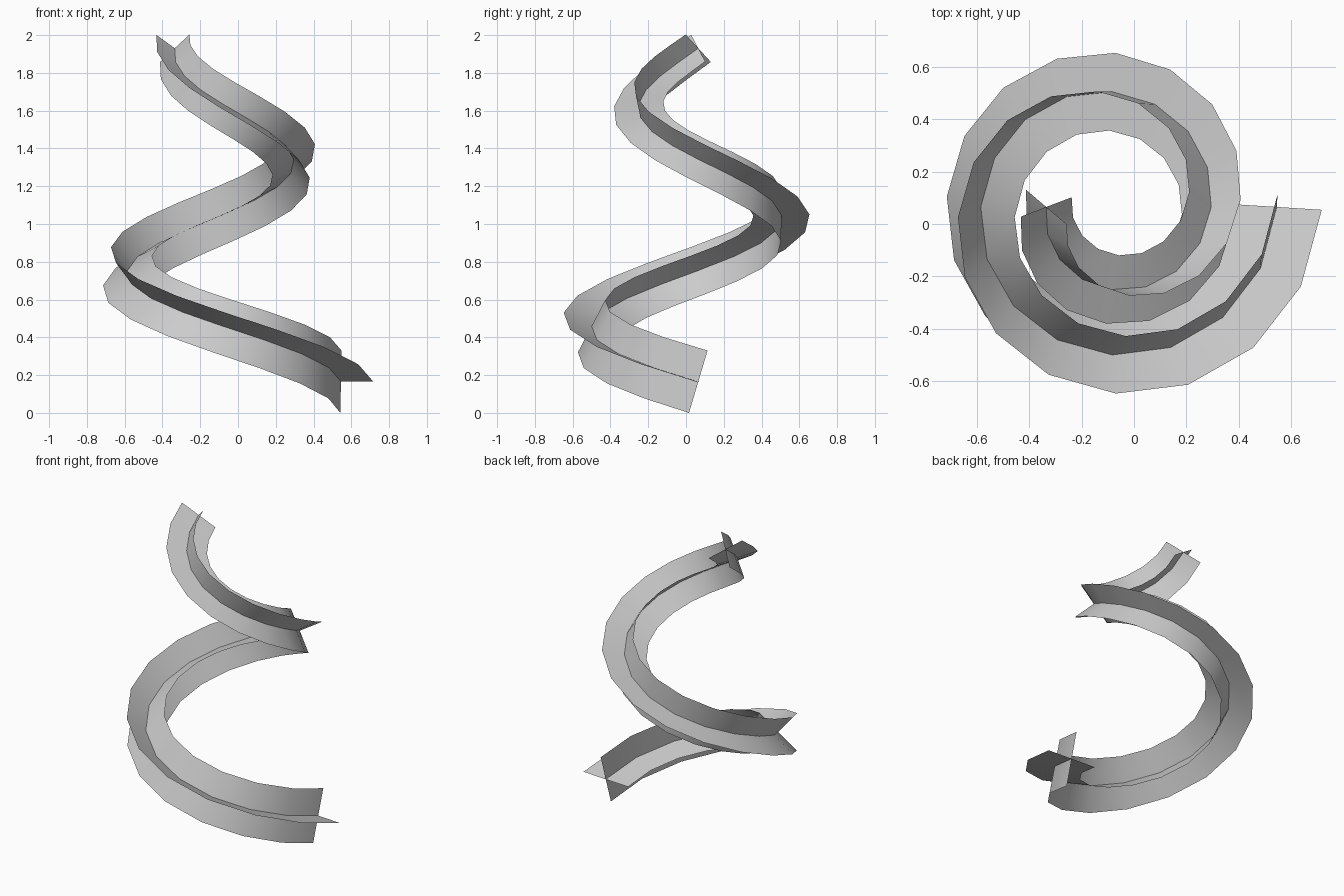
import bpy, bmesh, math
from mathutils import Vector

cube = bpy.data.objects.get("Cube")
if cube:
    bpy.data.objects.remove(cube, do_unlink=True)

TURNS, STEPS_PER_TURN = 1.5, 16
CENTRE = Vector((-0.0825, 0.065, 0.165))

# Single plain grey
grey = bpy.data.materials.new("light_grey")
grey.use_nodes = True
colour = (0.6, 0.6, 0.6, 1)
grey.diffuse_color = colour
grey.node_tree.nodes["Principled BSDF"].inputs["Base Color"].default_value = colour


def spiral(t):
    """Point on the rising, tightening spiral after t turns (clockwise)."""
    a = -math.tau * t
    r = 0.6275 - 0.25 * t
    return CENTRE + Vector((r * math.cos(a), r * math.sin(a), 1.177 * t))


def tangent(t):
    return (spiral(t + 0.001) - spiral(t - 0.001)).normalized()


def ribbon(name, start_direction):
    """Flat tapering strip carried along the spiral with minimal twist."""
    bm = bmesh.new()
    d, last_tan, prev = Vector(start_direction), tangent(0), None
    d = (d - last_tan * d.dot(last_tan)).normalized()
    for i in range(int(TURNS * STEPS_PER_TURN) + 1):
        t = i / STEPS_PER_TURN
        tan = tangent(t)
        d = last_tan.rotation_difference(tan) @ d
        last_tan = tan
        half = 0.172 - 0.031 * t
        row = [bm.verts.new(spiral(t) + d * half * s) for s in (-1, 0, 1)]
        if prev:
            for k in range(2):
                bm.faces.new((prev[k], prev[k + 1], row[k + 1], row[k]))
        prev = row
    mesh = bpy.data.meshes.new(name)
    bm.to_mesh(mesh)
    bm.free()
    mesh.materials.append(grey)
    for p in mesh.polygons:
        p.use_smooth = True
    obj = bpy.data.objects.new(name, mesh)
    bpy.context.collection.objects.link(obj)
    return obj


# Two crossing strips form the plus-shaped section
start = tangent(0)
side = start.cross(Vector((0, 0, 1))).normalized()
ribbon("flat_ribbon", side)
ribbon("upright_ribbon", side.cross(start))
